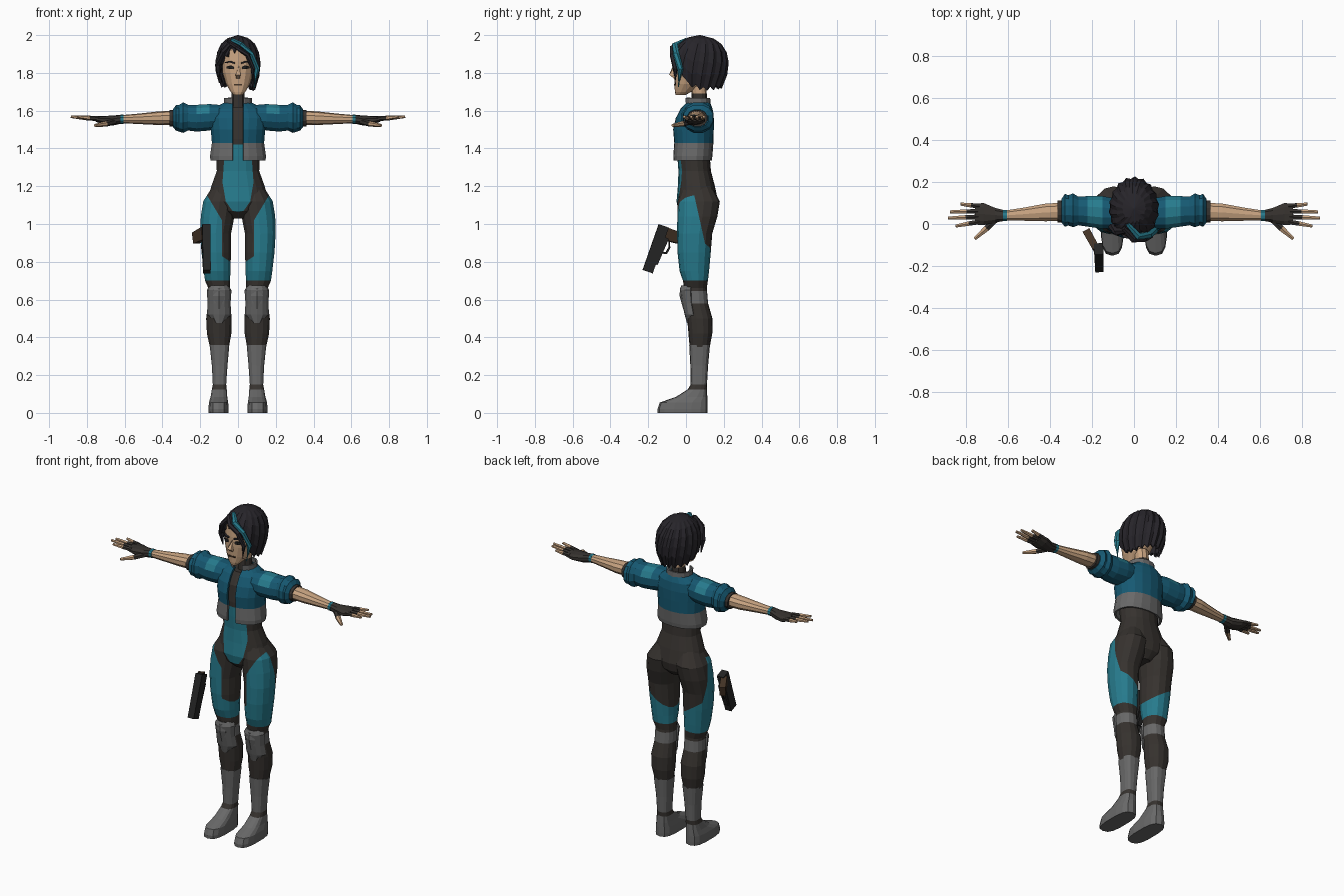
import bpy, bmesh
from math import sin, cos, pi, degrees
from mathutils import Vector

COLORS = {"jacket": (0.008, 0.10, 0.17), "suit": (0.02, 0.20, 0.27), "dark": (0.037, 0.032, 0.028),
          "grey": (0.14, 0.14, 0.14), "skin": (0.58, 0.37, 0.22), "hair": (0.02, 0.018, 0.023),
          "gun": (0.018, 0.018, 0.018), "brown": (0.06, 0.035, 0.02)}
MATS = {}
for k, c in COLORS.items():
    MATS[k] = bpy.data.materials.new(k)
    MATS[k].diffuse_color = (*c, 1)


def finish(name, bm, col, mirror=False, thick=0):
    """Paint faces by colour name or function of face centre, then make the object."""
    bmesh.ops.recalc_face_normals(bm, faces=bm.faces[:])
    me = bpy.data.meshes.new(name)
    used = []
    for f in bm.faces:
        c = col(f.calc_center_median()) if callable(col) else col
        if c not in used:
            used.append(c)
            me.materials.append(MATS[c])
        f.material_index = used.index(c)
    bm.to_mesh(me)
    bm.free()
    ob = bpy.data.objects.new(name, me)
    bpy.context.collection.objects.link(ob)
    if thick:
        ob.modifiers.new("thickness", "SOLIDIFY").thickness = thick
    if mirror:
        ob.modifiers.new("mirror", "MIRROR").use_mirror_merge = False
    return ob


def skin_rings(bm, loops):
    n = len(loops[0])
    vs = [[bm.verts.new(p) for p in l] for l in loops]
    for a, b in zip(vs, vs[1:]):
        for i in range(n):
            bm.faces.new((a[i], a[(i + 1) % n], b[(i + 1) % n], b[i]))
    return vs


def oval(n, p=1.0):
    pts = []
    for i in range(n):
        a = 2 * pi * (i + 0.5) / n
        c, s = cos(a), sin(a)
        pts.append((abs(c) ** p * (1 if c > 0 else -1), abs(s) ** p * (1 if s > 0 else -1)))
    return pts


def loft(name, rings, col, axis="Z", n=14, p=0.9, cuts=(), keep=None, **kw):
    """Rings are (position, centre u, centre v, radius u, radius v)."""
    bm = bmesh.new()
    loops = []
    for w, cu, cv, ru, rv in rings:
        uv = [(cu + ru * a, cv + rv * b) for a, b in oval(n, p)]
        loops.append([(u, v, w) if axis == "Z" else (w, u, v) for u, v in uv])
    vs = skin_rings(bm, loops)
    if not keep:
        bm.faces.new(vs[0])
        bm.faces.new(vs[-1])
    for co, no in cuts:
        bmesh.ops.bisect_plane(bm, geom=bm.verts[:] + bm.edges[:] + bm.faces[:], plane_co=co, plane_no=no)
    if keep:
        bad = [f for f in bm.faces if not keep(f.calc_center_median())]
        bmesh.ops.delete(bm, geom=bad, context="FACES")
    return finish(name, bm, col, **kw)


def tube(name, pts, col, n=6, **kw):
    """Points are (x, y, z, half width, half height)."""
    bm = bmesh.new()
    k = 2 ** 0.5 if n == 4 else 1
    P = [Vector(q[:3]) for q in pts]
    loops = []
    for i, q in enumerate(pts):
        d = P[min(i + 1, len(P) - 1)] - P[max(i - 1, 0)]
        r = d.to_track_quat("Z", "Y")
        loops.append([P[i] + r @ Vector((a * q[3] * k, b * q[4] * k, 0)) for a, b in oval(n)])
    vs = skin_rings(bm, loops)
    bm.faces.new(vs[0])
    bm.faces.new(vs[-1])
    return finish(name, bm, col, **kw)


def lerp(tab, x):
    for (a, va), (b, vb) in zip(tab, tab[1:]):
        if (a - x) * (b - x) <= 0:
            return va + (vb - va) * (x - a) / (b - a)
    return tab[-1][1]


def plane(p, q, along):
    p, q = Vector(p), Vector(q)
    return p, (q - p).cross(Vector(along)).normalized()


def above(pl, c):
    return (c - pl[0]).dot(pl[1]) > 0


# torso suit with an oval belly panel
Y, X = (0, 1, 0), (1, 0, 0)
half = [(0.062, 1.5), (0.082, 1.22), (0.065, 1.12), (0.03, 1.07), (0, 1.062)]
belly = []
for (a, b), (c, d) in zip(half, half[1:]):
    belly += [plane((a, 0, b), (c, 0, d), Y), plane((-c, 0, d), (-a, 0, b), Y)]
mid = Vector((0, 0, 1.25))
inside = lambda c: all(above(p, c) == above(p, mid) for p in belly)
loft("suit_torso", [(1.03, 0, .06, .04, .06), (1.07, 0, .06, .11, .1), (1.12, 0, .06, .165, .11),
     (1.2, 0, .055, .143, .098), (1.28, 0, .046, .114, .086), (1.36, 0, .04, .115, .086),
     (1.45, 0, .04, .123, .09), (1.55, 0, .045, .122, .086), (1.62, 0, .06, .075, .062)],
     lambda c: "suit" if c.y < 0.02 and c.z < 1.42 and inside(c) else "dark",
     n=18, cuts=belly + [((0, 0, 1.42), (0, 0, 1))])

# legs with outer thigh panels and knee bands
front = plane((.175, 0, 1.17), (.085, 0, 1.02), Y)
back = plane((0, .04, 1.17), (0, .1, .9), X)
hem = plane((.04, 0, .80), (.16, 0, .88), Y)
strip = ((.085, 0, 0), (1, 0, 0))
legcuts = [front, back, hem, strip] + [((0, 0, z), (0, 0, 1)) for z in (.645, .58)]
outer, low = Vector((.19, .0, 1.0)), Vector((.1, 0, .72))


def leg_color(c):
    if c.z < .70:
        return "grey" if .58 < c.z < .645 else "dark"
    side = c.x > .085 and above(front, c) == above(front, outer) and above(back, c) == above(back, outer)
    return "suit" if side or above(hem, c) == above(hem, low) else "dark"


loft("leg", [(1.2, .075, .06, .06, .075), (1.12, .096, .067, .09, .112), (1.04, .108, .06, .091, .106),
     (.95, .118, .046, .083, .093), (.85, .115, .043, .08, .088), (.75, .111, .044, .072, .078),
     (.70, .108, .05, .068, .066), (.66, .1, .05, .058, .06), (.58, .1, .055, .06, .062),
     (.5, .101, .073, .069, .067), (.42, .1, .076, .066, .063), (.34, .098, .072, .05, .052)],
     leg_color, cuts=legcuts, mirror=True)
loft("knee_pad", [(.675, .1, .045, .05, .07), (.65, .1, .042, .067, .075), (.58, .1, .045, .062, .066),
     (.52, .1, .055, .066, .062), (.475, .1, .06, .03, .055)], "grey",
     keep=lambda c: c.y < .04, thick=.012, mirror=True)
loft("knee_ridge", [(.66, .1, -.01, .03, .022), (.62, .1, -.01, .036, .024), (.55, .1, .0, .022, .015)],
     "grey", n=6, mirror=True)

# boots
loft("boot", [(.36, .098, .072, .053, .055), (.25, .097, .07, .042, .047), (.15, .098, .068, .036, .043),
     (.125, .099, .06, .04, .05), (.085, .101, .03, .045, .083), (.055, .103, -.012, .052, .127),
     (.02, .103, -.018, .054, .133), (0, .103, -.018, .053, .132)],
     lambda c: "dark" if .125 < c.z < .15 else "grey", p=.7, mirror=True)

# cropped open jacket, collar
loft("jacket", [(1.335, 0, .034, .148, .102), (1.36, 0, .035, .15, .105), (1.43, 0, .04, .14, .105),
     (1.5, 0, .038, .146, .109), (1.56, 0, .045, .152, .102), (1.61, 0, .055, .135, .086),
     (1.645, 0, .065, .07, .062)], lambda c: "grey" if c.z < 1.43 else "jacket", n=18,
     cuts=[((s * .028, 0, 0), (1, 0, 0)) for s in (-1, 1)],
     keep=lambda c: abs(c.x) > .028 or c.y > .05, thick=.012)
loft("collar", [(1.60, 0, .062, .085, .072), (1.635, 0, .062, .076, .068), (1.668, 0, .06, .076, .068)],
     "grey", cuts=[((s * .03, 0, 0), (1, 0, 0)) for s in (-1, 1)],
     keep=lambda c: abs(c.x) > .03 or c.y > .05, thick=.01)

# puffed sleeves, cuffs, forearms
loft("sleeve", [(.07, .05, 1.57, .07, .06), (.15, .055, 1.565, .08, .072), (.22, .06, 1.56, .075, .073),
     (.265, .062, 1.563, .07, .07), (.29, .065, 1.563, .083, .083), (.312, .065, 1.56, .074, .073),
     (.328, .065, 1.562, .081, .07), (.345, .063, 1.56, .058, .048)],
     lambda c: "suit" if .15 < c.x < .22 and c.z > 1.58 else "jacket", axis="X", n=12, mirror=True)
loft("cuff", [(.335, .06, 1.56, .055, .046), (.363, .06, 1.56, .054, .045)], "dark", "X", 12, mirror=True)
loft("forearm", [(.34, .058, 1.563, .045, .038), (.42, .055, 1.56, .044, .036), (.52, .047, 1.557, .033, .028),
     (.62, .04, 1.555, .024, .021)], "skin", "X", 10, mirror=True)

# hands in fingerless gloves
loft("wrist_band", [(.605, .04, 1.555, .028, .025), (.622, .04, 1.555, .028, .025)], "suit", "X", 10, mirror=True)
loft("glove", [(.618, .04, 1.555, .027, .024), (.66, .042, 1.548, .036, .026), (.715, .047, 1.55, .055, .022),
     (.755, .047, 1.556, .052, .014)], "dark", "X", 10, mirror=True)
for i, (y0, x1, y1) in enumerate([(.085, .825, .095), (.06, .875, .058), (.034, .885, .028), (.01, .848, -.01)]):
    mx, my = .745 + (x1 - .745) * .4, y0 + (y1 - y0) * .4
    tube(f"finger_{i + 1}", [(.735, y0, 1.557, .013, .013), (mx, my, 1.561, .012, .012), (x1, y1, 1.568, .008, .007)],
         lambda c, m=mx: "dark" if c.x < m else "skin", mirror=True)
tube("thumb", [(.65, .03, 1.543, .018, .016), (.7, -.02, 1.53, .016, .015), (.757, -.07, 1.522, .009, .008)],
     lambda c: "dark" if c.x < .7 else "skin", mirror=True)

# neck and face
loft("neck", [(1.6, 0, .07, .042, .045), (1.69, 0, .07, .036, .04), (1.75, 0, .06, .038, .045)],
     lambda c: "dark" if c.z < 1.69 else "skin", n=10)
loft("head", [(1.682, 0, -.03, .022, .025), (1.70, 0, -.015, .04, .044), (1.74, 0, .01, .064, .071),
     (1.80, 0, .03, .083, .094), (1.86, 0, .05, .086, .115), (1.92, 0, .06, .086, .12),
     (1.96, 0, .07, .06, .09)], "skin", n=14, p=.85)
tube("nose", [(0, -.06, 1.845, .008, .006), (0, -.077, 1.79, .013, .012), (0, -.06, 1.775, .01, .006)], "skin", 4)
tube("mouth", [(-.022, -.058, 1.738, .006, .004), (.022, -.058, 1.738, .006, .004)], "brown", 4)
tube("eye", [(.022, -.062, 1.828, .004, .006), (.04, -.06, 1.83, .006, .009), (.058, -.045, 1.828, .004, .005)],
     "gun", 4, mirror=True)
tube("eyebrow", [(.018, -.066, 1.852, .006, .004), (.045, -.06, 1.86, .006, .004), (.068, -.038, 1.853, .005, .002)],
     "hair", 4, mirror=True)

# bob hair shell: ridged columns running from the crown to zigzag tips
ends = [(-180, 1.74), (-110, 1.745), (-75, 1.785), (-50, 1.87), (-20, 1.93), (20, 1.93), (42, 1.85),
        (60, 1.75), (100, 1.725), (180, 1.74)]
prof = [(2.0, 0.02), (1.988, .42), (1.95, .78), (1.9, .96), (1.85, 1), (1.8, .98), (1.74, .82), (1.66, .64)]
bm, N, loops = bmesh.new(), 36, []
for s in (0, .12, .25, .42, .6, .8, 1):
    row = []
    for i in range(N):
        a = 2 * pi * i / N - pi
        zb = lerp(ends, degrees(a)) - (.022 if i % 2 else 0)
        z = 2 - (2 - zb) * s ** 1.3
        r = lerp(prof, z) * (1.025 if i % 2 else .965)
        a += .35 * (1 - s)
        row.append((.118 * r * sin(a), .073 - .15 * r * cos(a), z))
    loops.append(row)
bm.faces.new(skin_rings(bm, loops)[0])
finish("hair", bm, "hair", thick=.014)

# swept fringe locks and the coloured streak
tube("streak", [(-.03, -.0, 1.975, .012, .01), (.02, -.058, 1.95, .018, .012), (.072, -.052, 1.9, .018, .013),
     (.1, -.03, 1.82, .018, .014), (.086, -.04, 1.725, .004, .004)], "suit")
tube("fringe_right", [(-.05, -.02, 1.965, .012, .01), (-.005, -.07, 1.935, .018, .012), (.05, -.07, 1.895, .017, .012),
     (.08, -.057, 1.82, .013, .012), (.072, -.056, 1.74, .003, .003)], "hair")
tube("fringe_left", [(-.04, -.03, 1.96, .014, .012), (-.08, -.038, 1.91, .02, .014), (-.106, -.012, 1.84, .018, .014),
     (-.1, -.005, 1.765, .003, .003)], "hair")

# sidearm floating by the right thigh
tube("gun_slide", [(-.168, -.118, .99, .022, .028), (-.165, -.203, .748, .02, .028)], "gun", 4)
tube("gun_rail", [(-.17, -.112, .93, .016, .022), (-.166, -.17, .79, .014, .02)], "gun", 4)
tube("gun_grip", [(-.178, -.12, .95, .017, .034), (-.225, -.035, .925, .018, .03)], "brown", 4)
tube("trigger_guard", [(-.185, -.09, .925, .005, .005), (-.19, -.088, .875, .005, .005),
     (-.182, -.105, .845, .005, .005), (-.17, -.135, .85, .005, .005)], "gun", 4)
